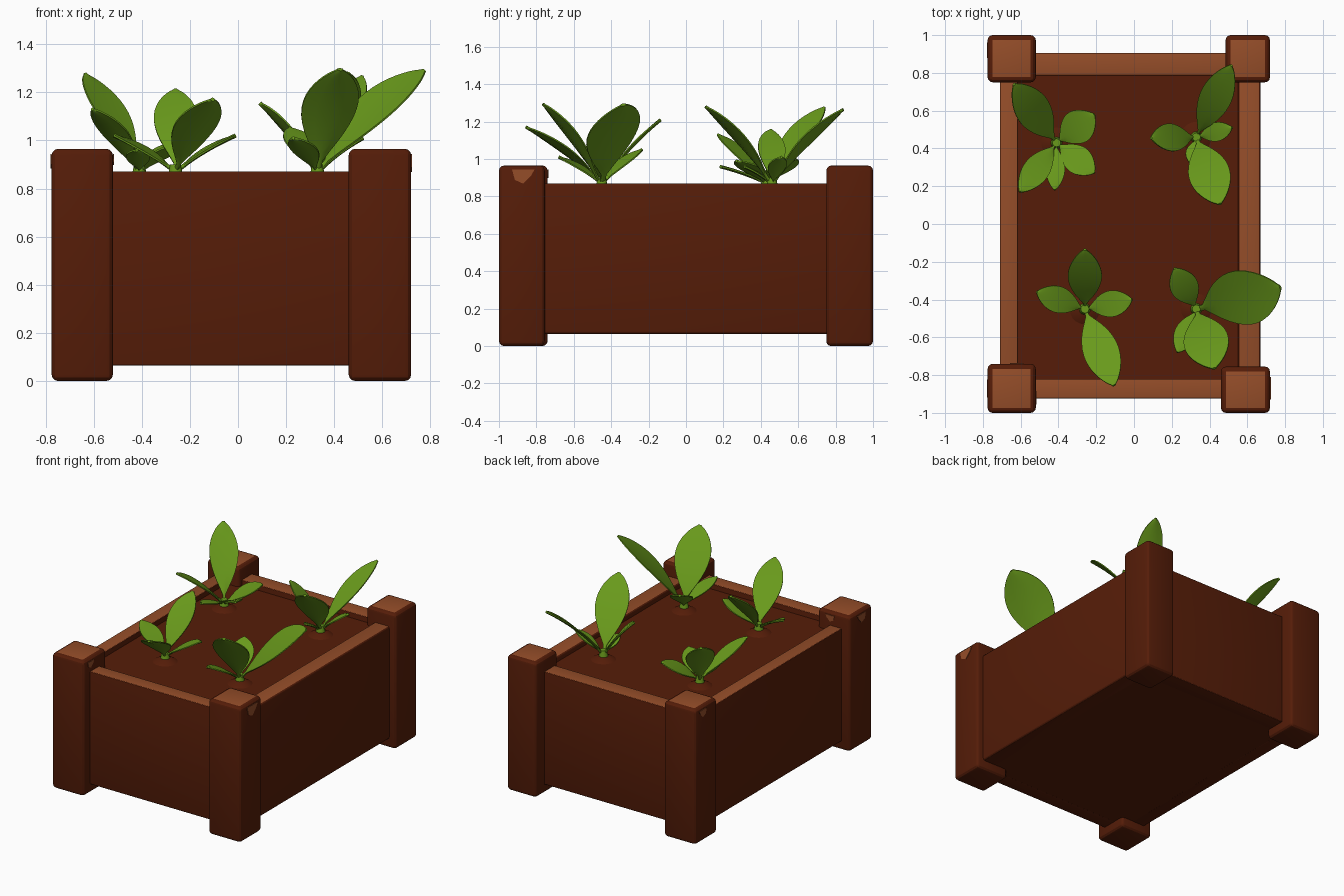
import bpy, bmesh, math
from mathutils import Vector, Matrix

if "Cube" in bpy.data.objects:
    bpy.data.objects.remove(bpy.data.objects["Cube"])


def material(name, rgb):
    m = bpy.data.materials.new(name)
    m.diffuse_color = (*rgb, 1)
    m.use_nodes = True
    m.node_tree.nodes["Principled BSDF"].inputs["Base Color"].default_value = m.diffuse_color
    return m


WOOD = material("dark wood", (0.092, 0.012, 0.0025))
EDGE = material("worn light wood", (0.30, 0.075, 0.022))
LEAF = material("leaf green", (0.14, 0.32, 0.011))


def finish(name, bm, mats, angle=40):
    me = bpy.data.meshes.new(name)
    bm.to_mesh(me)
    bm.free()
    ob = bpy.data.objects.new(name, me)
    bpy.context.collection.objects.link(ob)
    for m in mats:
        me.materials.append(m)
    bpy.ops.object.select_all(action='DESELECT')
    ob.select_set(True)
    bpy.context.view_layer.objects.active = ob
    bpy.ops.object.shade_smooth_by_angle(angle=math.radians(angle))
    return ob


def block(name, x0, x1, y0, y1, z0, z1, bevel, mats, limit=0.985):
    """Bevelled box; faces looking up take the second material."""
    bm = bmesh.new()
    bmesh.ops.create_cube(bm, size=1)
    for v in bm.verts:
        v.co = ((x0 + x1) / 2 + v.co.x * (x1 - x0),
                (y0 + y1) / 2 + v.co.y * (y1 - y0),
                (z0 + z1) / 2 + v.co.z * (z1 - z0))
    if bevel:
        bmesh.ops.bevel(bm, geom=bm.edges[:], offset=bevel, segments=3,
                        profile=0.5, affect='EDGES')
    bm.normal_update()
    for f in bm.faces:
        if len(mats) > 1 and f.normal.z > limit:
            f.material_index = 1
    return finish(name, bm, mats, 28)


# corner posts
for name, x0, x1, y0, y1 in (("front_left_post", -0.775, -0.52, -1.0, -0.74),
                             ("front_right_post", 0.46, 0.72, -1.0, -0.755),
                             ("back_left_post", -0.775, -0.52, 0.75, 1.0),
                             ("back_right_post", 0.485, 0.72, 0.75, 1.0)):
    block(name, x0, x1, y0, y1, 0, 0.965, 0.027, (WOOD, EDGE))

# side walls with light top rims
for name, x0, x1, y0, y1, bev in (("left_wall", -0.71, -0.615, -0.90, 0.88, 0.006),
                                  ("right_wall", 0.55, 0.67, -0.90, 0.88, 0.016),
                                  ("front_wall", -0.69, 0.65, -0.925, -0.82, 0.006),
                                  ("back_wall", -0.69, 0.65, 0.785, 0.905, 0.006)):
    block(name, x0, x1, y0, y1, 0.065, 0.87, bev, (WOOD, EDGE), 0.8)

# floor and soil bed
block("floor", -0.70, 0.66, -0.91, 0.89, 0.066, 0.12, 0, (WOOD,))
block("soil_bed", -0.63, 0.58, -0.84, 0.81, 0.10, 0.832, 0, (WOOD,))


# worn patches near the post tops
def patch(name, pts, out):
    bm = bmesh.new()
    f = bm.faces.new([bm.verts.new(p) for p in pts])
    r = bmesh.ops.extrude_face_region(bm, geom=[f])
    for v in r["geom"]:
        if isinstance(v, bmesh.types.BMVert):
            v.co += Vector(out) * 0.004
    bmesh.ops.recalc_face_normals(bm, faces=bm.faces[:])
    finish(name, bm, (EDGE,))


SHAPE = ((-0.06, 0.0), (0.06, 0.0), (0.04, -0.035), (0.0, -0.075), (-0.045, -0.055))
for name, axis, plane, c, s, out in (
        ("front_right_wear", 0, 0.72, -0.87, 1, 1),
        ("front_left_inner_wear", 0, -0.52, -0.92, 0.6, 1),
        ("front_left_outer_wear", 0, -0.775, -0.87, 0.8, -1),
        ("front_left_back_wear", 1, -0.74, -0.62, 0.6, 1),
        ("back_left_wear", 0, -0.775, 0.92, 0.7, -1)):
    pts = []
    for a, z in SHAPE:
        p = [0, 0, 0.943 + z * s]
        p[axis], p[1 - axis] = plane, c + a * s
        pts.append(p)
    d = [0, 0, 0]
    d[axis] = out
    patch(name, pts, d)


# leaf: almost flat blade following a bent midrib, with thickness
def leaf(bm, base, tip, width, roll):
    n, us = 18, (-1, -0.5, 0, 0.5, 1)
    d = tip - base
    mid = base + Vector((d.x * 0.40, d.y * 0.40, d.z * 0.56))
    flat = Vector((d.x, d.y, 0)).normalized()
    top, low = [], []
    for i in range(n + 1):
        t = math.sin(i / n * math.pi / 2)     # denser rows at the rounded tip
        p = base * (1 - t) ** 2 + mid * 2 * t * (1 - t) + tip * t * t
        tan = ((mid - base) * (1 - t) + (tip - mid) * t).normalized()
        side = Matrix.Rotation(math.radians(roll), 3, tan) @ Vector((-flat.y, flat.x, 0))
        nor = tan.cross(side).normalized()
        s = max(0, (t - 0.08) / 0.92)
        w = width / 2 * max(0.10, math.sin(math.pi * s ** 1.25) ** 0.68 if s < 1 else 0)
        th = 0.009
        rt, rl = [], []
        for u in us:
            q = p + side * (u * w) + nor * (0.08 * w * abs(u) ** 1.5)
            k = th * (1 - 0.6 * abs(u))
            rt.append(bm.verts.new(q + nor * k))
            rl.append(bm.verts.new(q - nor * k))
        top.append(rt)
        low.append(rl)
    m = len(us) - 1
    for i in range(n):
        for j in range(m):
            bm.faces.new((top[i][j], top[i + 1][j], top[i + 1][j + 1], top[i][j + 1]))
            bm.faces.new((low[i][j], low[i][j + 1], low[i + 1][j + 1], low[i + 1][j]))
        for j in (0, m):
            bm.faces.new((top[i][j], low[i][j], low[i + 1][j], top[i + 1][j]))
    for i in (0, n):
        for j in range(m):
            bm.faces.new((top[i][j], top[i][j + 1], low[i][j + 1], low[i][j]))


# plants: base, then leaf tips with width and roll
PLANTS = {
    "back_left_plant": ((-0.41, 0.43), (
        (-0.635, 0.74, 1.275, 0.19, 8), (-0.21, 0.58, 1.00, 0.18, 0),
        (-0.21, 0.27, 0.99, 0.15, 0), (-0.605, 0.17, 1.13, 0.14, 0),
        (-0.42, 0.18, 0.96, 0.10, 0))),
    "back_right_plant": ((0.33, 0.46), (
        (0.515, 0.84, 1.265, 0.17, 0), (0.09, 0.455, 1.155, 0.15, 12),
        (0.455, 0.105, 1.28, 0.22, 0), (0.52, 0.51, 1.01, 0.10, 0),
        (0.31, 0.31, 0.96, 0.09, 0))),
    "front_left_plant": ((-0.26, -0.45), (
        (-0.26, -0.135, 1.21, 0.18, 0), (-0.515, -0.36, 1.02, 0.14, 0),
        (-0.01, -0.40, 1.02, 0.14, 0), (-0.105, -0.855, 1.17, 0.19, 0))),
    "front_right_plant": ((0.33, -0.45), (
        (0.775, -0.335, 1.29, 0.31, 16), (0.425, -0.765, 1.295, 0.24, 0),
        (0.215, -0.235, 1.05, 0.15, 0), (0.23, -0.68, 1.01, 0.12, 0))),
}
for name, ((x, y), leaves) in PLANTS.items():
    bm = bmesh.new()
    for tx, ty, tz, w, roll in leaves:
        tip = Vector((tx, ty, tz))
        out = Vector((tx - x, ty - y, 0)).normalized() * 0.010
        leaf(bm, Vector((x, y, 0.875)) + out, tip, w, roll)
    bmesh.ops.create_cone(bm, cap_ends=True, segments=12, radius1=0.036, radius2=0.022,
                          depth=0.07, matrix=Matrix.Translation((x, y, 0.865)))
    bmesh.ops.recalc_face_normals(bm, faces=bm.faces[:])
    finish(name, bm, (LEAF,), 60)
    # low soil mound round the stem
    bm = bmesh.new()
    bmesh.ops.create_cone(bm, cap_ends=True, segments=20, radius1=0.09, radius2=0.038,
                          depth=0.03, matrix=Matrix.Translation((x, y, 0.842)))
    finish(name + "_mound", bm, (WOOD,), 60)
